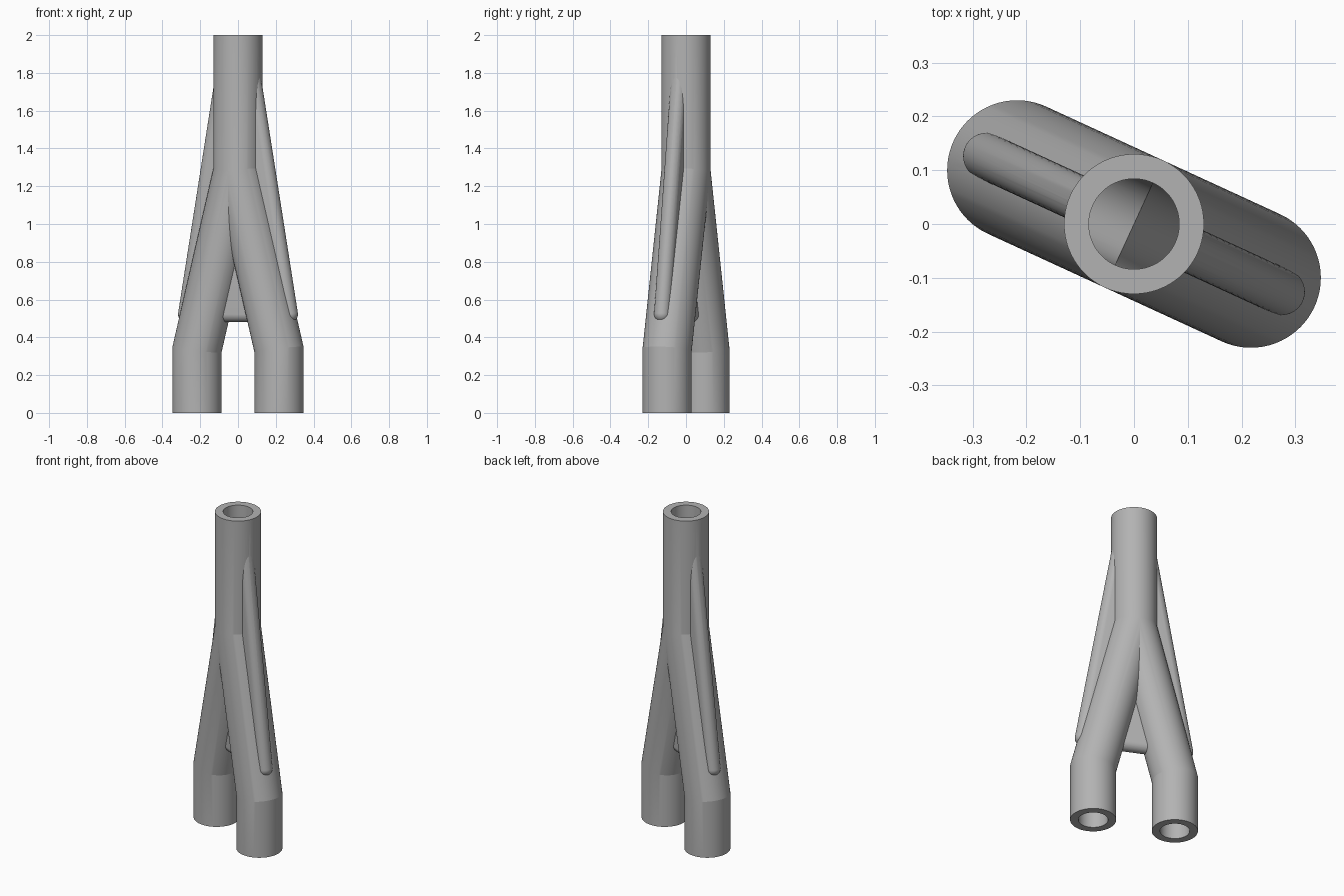
import bpy, bmesh, math
from mathutils import Matrix, Vector

if "Cube" in bpy.data.objects:
    bpy.data.objects.remove(bpy.data.objects["Cube"], do_unlink=True)

OUTER, BORE, WEB = 0.13, 0.084, 0.043
SPREAD, LOW_BEND, HIGH_BEND, TOP = 0.239, 0.335, 1.28, 2.0
TURN = Matrix.Rotation(math.radians(-24.7), 4, 'Z')
SEG = 72

grey = bpy.data.materials.new("grey")
grey.use_nodes = True
color = (0.45, 0.45, 0.45, 1)
grey.diffuse_color = color
grey.node_tree.nodes["Principled BSDF"].inputs["Base Color"].default_value = color


def make_object(name, bm):
    bmesh.ops.recalc_face_normals(bm, faces=bm.faces[:])
    bm.transform(TURN)
    mesh = bpy.data.meshes.new(name)
    bm.to_mesh(mesh)
    bm.free()
    mesh.materials.append(grey)
    obj = bpy.data.objects.new(name, mesh)
    bpy.context.collection.objects.link(obj)
    return obj


def forked_pipe(name, radius, extra=0.0):
    """Sweep one mitred branch, cut it on the middle plane and mirror it."""
    bm = bmesh.new()
    path = [Vector((SPREAD, 0, -extra)), Vector((SPREAD, 0, LOW_BEND)),
            Vector((0, 0, HIGH_BEND)), Vector((0, 0, TOP + extra))]
    lean = math.atan2(SPREAD, HIGH_BEND - LOW_BEND) / 2
    rings = []
    for point, tilt in zip(path, (0, lean, lean, 0)):
        across = Vector((math.cos(tilt), 0, math.sin(tilt))) / math.cos(tilt)
        ring = []
        for i in range(SEG):
            a = math.tau * i / SEG
            offset = across * math.cos(a) + Vector((0, math.sin(a), 0))
            ring.append(bm.verts.new(point + offset * radius))
        rings.append(ring)
    for low, high in zip(rings, rings[1:]):
        for i in range(SEG):
            j = (i + 1) % SEG
            bm.faces.new((low[i], low[j], high[j], high[i]))
    bm.faces.new(rings[0])
    bm.faces.new(rings[-1])
    bmesh.ops.bisect_plane(bm, geom=bm.verts[:] + bm.edges[:] + bm.faces[:],
                           dist=1e-5, plane_co=(0, 0, 0), plane_no=(1, 0, 0),
                           clear_inner=True)
    copy = bmesh.ops.duplicate(bm, geom=bm.verts[:] + bm.edges[:] + bm.faces[:])["geom"]
    for v in copy:
        if isinstance(v, bmesh.types.BMVert):
            v.co.x *= -1
    bmesh.ops.remove_doubles(bm, verts=bm.verts[:], dist=1e-4)
    return make_object(name, bm)


def rounded_web(name):
    """Tapered plate with fully rounded edges."""
    bm = bmesh.new()
    for x, z in ((0.302, 0.523), (0.07, 1.87)):
        for side in (-1, 1):
            bmesh.ops.create_uvsphere(bm, u_segments=48, v_segments=24, radius=WEB,
                                      matrix=Matrix.Translation((side * x, 0, z)))
    hull = bmesh.ops.convex_hull(bm, input=bm.verts[:])
    inside = [v for v in hull["geom_interior"] if isinstance(v, bmesh.types.BMVert)]
    bmesh.ops.delete(bm, geom=inside, context='VERTS')
    # Drop the leftover sphere faces that lie inside the hull
    keep = {f for f in hull["geom"] if isinstance(f, bmesh.types.BMFace)}
    loose = [f for f in bm.faces if f not in keep]
    bmesh.ops.delete(bm, geom=loose, context='FACES')
    return make_object(name, bm)


def combine(target, tool, operation):
    tool.hide_render = True
    mod = target.modifiers.new(operation.lower(), 'BOOLEAN')
    mod.operation, mod.solver, mod.object = operation, 'EXACT', tool
    bpy.context.view_layer.objects.active = target
    bpy.ops.object.modifier_apply(modifier=mod.name)
    bpy.data.objects.remove(tool, do_unlink=True)


# Forked outer wall with the stiffening web, then the hollow passage
pipe = forked_pipe("forked_pipe", OUTER)
combine(pipe, rounded_web("stiffening_web"), 'UNION')
combine(pipe, forked_pipe("passage_cutter", BORE, 0.05), 'DIFFERENCE')

bpy.ops.object.select_all(action='DESELECT')
pipe.select_set(True)
bpy.context.view_layer.objects.active = pipe
bpy.ops.object.shade_smooth_by_angle(angle=math.radians(10))
